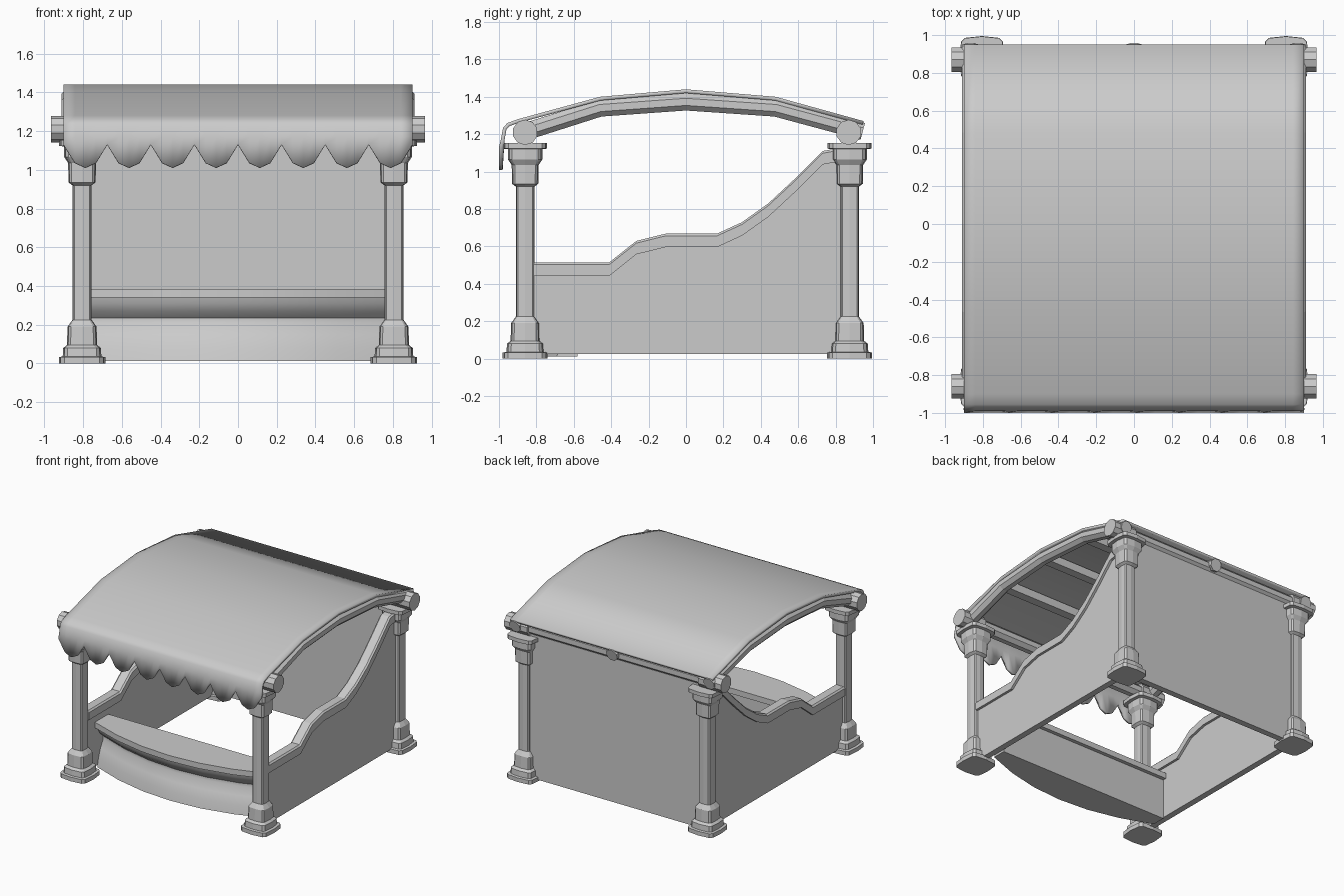
import bpy, bmesh, math
from mathutils import Vector

if "Cube" in bpy.data.objects:
    bpy.data.objects.remove(bpy.data.objects["Cube"])


def make(name, verts, faces, smooth=None, fix=True):
    me = bpy.data.meshes.new(name)
    me.from_pydata([tuple(v) for v in verts], [], faces)
    if fix:
        bm = bmesh.new()
        bm.from_mesh(me)
        bmesh.ops.recalc_face_normals(bm, faces=bm.faces)
        bm.to_mesh(me)
        bm.free()
    ob = bpy.data.objects.new(name, me)
    bpy.context.collection.objects.link(ob)
    if smooth:
        bpy.ops.object.select_all(action='DESELECT')
        ob.select_set(True)
        bpy.context.view_layer.objects.active = ob
        bpy.ops.object.shade_smooth_by_angle(angle=math.radians(smooth))
    return ob


def loft(name, rings, smooth=None):
    """Skin a list of equal closed rings and cap both ends."""
    n = len(rings[0])
    verts = [p for r in rings for p in r]
    faces = [(k * n + i, k * n + (i + 1) % n, (k + 1) * n + (i + 1) % n, (k + 1) * n + i)
             for k in range(len(rings) - 1) for i in range(n)]
    faces += [tuple(range(n)), tuple(range(len(verts) - n, len(verts)))]
    return make(name, verts, faces, smooth)


def box(name, x0, x1, y0, y1, z0, z1):
    return loft(name, [[(x0, y0, z), (x1, y0, z), (x1, y1, z), (x0, y1, z)] for z in (z0, z1)])


def bar(name, x0, x1, y, z, r, n):
    ang = [2 * math.pi * (i + .5) / n for i in range(n)]
    return loft(name, [[(x, y + r * math.cos(a), z + r * math.sin(a)) for a in ang]
                       for x in (x0, x1)], 35 if n > 8 else None)


# posts: bulged square rings stacked into base, shaft and capital
POST = [(0, .12), (.033, .12), (.036, .1), (.08, .097), (.095, .078), (.19, .075),
        (.225, .05), (.92, .05), (.935, .07), (1.035, .072), (1.065, .092),
        (1.12, .092), (1.123, .118), (1.153, .118)]


def post_ring(cx, cy, z, h):
    c, e = .76 * h, .92 * h
    pts = []
    for k in range(4):
        for u, v in ((-c, e), (0, h), (c, e)):
            for _ in range(k):
                u, v = v, -u
            pts.append((cx + u, cy + v, z))
    return pts


YF, YB = -.86, .875
for sx, side in ((-1, "left"), (1, "right")):
    for y, end in ((YF, "front"), (YB, "back")):
        loft(f"{end}_{side}_post", [post_ring(sx * .805, y, z, h) for z, h in POST])

# cross beams with thicker end knobs
for y, end in ((YF, "front"), (.87, "back")):
    bar(f"{end}_beam", -.9, .9, y, 1.21, .052, 8)
    for sx, side in ((-1, "left"), (1, "right")):
        bar(f"{end}_{side}_beam_end", sx * .76, sx * .965, y, 1.21, .068, 10)

# arched rafters
ARCH = [(-.9, 1.2), (-.46, 1.34), (0, 1.373), (.48, 1.34), (.945, 1.215)]
for x, side in ((-.865, "left"), (0, "middle"), (.865, "right")):
    rings = []
    for i, (y, z) in enumerate(ARCH):
        a, b = ARCH[max(i - 1, 0)], ARCH[min(i + 1, 4)]
        t = Vector((0, b[0] - a[0], b[1] - a[1])).normalized()
        up = Vector((0, -t.z, t.y))
        rings.append([Vector((x, y, z)) + Vector((.05 * math.cos(q), 0, 0)) + up * .05 * math.sin(q)
                      for q in [math.pi * (k + .5) / 4 for k in range(8)]])
    loft(f"{side}_rafter", rings)

# purlins under the canopy
for i, (y, z) in enumerate(ARCH[1:4]):
    box(f"purlin_{i + 1}", -.86, .86, y - .035, y + .035, z - .03, z + .035)

# canopy cloth with scalloped valance
LOBE = [1.13, 1.035, 1.01, 1.035]
FRAC = [0, .26, .5, .74]
cols = [(-.9 + .225 * (k + f), z) for k in range(8) for f, z in zip(FRAC, LOBE)] + [(.9, 1.13)]
ROOF = [(-.99, 1.17), (-.978, 1.235), (-.955, 1.26), (-.9, 1.28), (-.46, 1.4), (0, 1.44),
        (.48, 1.4), (.95, 1.27)]
verts = [(x, y, z) for x, low in cols for y, z in [(-1, low)] + ROOF]
m = len(ROOF) + 1
faces = [(i * m + j, (i + 1) * m + j, (i + 1) * m + j + 1, i * m + j + 1)
         for i in range(len(cols) - 1) for j in range(m - 1)]
canopy = make("canopy", verts, faces, 40, fix=False)
mod = canopy.modifiers.new("thickness", 'SOLIDIFY')
mod.thickness, mod.offset = .02, -1

# side walls with a swept handrail on top
RAIL = [(-.82, .515), (-.41, .515), (-.265, .63), (-.11, .668), (.165, .668), (.3, .73),
        (.44, .83), (.58, .96), (.73, 1.11), (.84, 1.13)]
for sx, side in ((-1, "left"), (1, "right")):
    prof = [(-.84, .025)] + [(y, z - .04) for y, z in RAIL] + [(.86, .025)]
    loft(f"{side}_wall", [[(sx * x, y, z) for y, z in prof] for x in (.775, .825)])
    rings = []
    for y, z in RAIL:
        rings.append([(sx * (.8 + dx), y, z + dz) for dx, dz in
                      ((-.045, -.072), (.045, -.072), (.045, -.012), (.033, 0), (-.033, 0), (-.045, -.012))])
    loft(f"{side}_handrail", rings)

# back wall
box("back_wall", -.8, .8, .85, .9, .012, 1.17)

# bowed counter: flat back, curved front with a waist
def bow(x, ends, mid):
    return ends + (mid - ends) * (1 - (x / .77) ** 2)


XS = [-.77 + .77 * i / 3 for i in range(7)]
FRONT = [(.012, 0), (.08, .015), (.15, .04), (.21, .075), (.235, .075), (.27, .035), (.31, .01), (.345, 0)]
loft("counter_front", [[(x, -.58, .345), (x, -.58, .012)] +
                       [(x, bow(x, -.69, -.86) + d, z) for z, d in FRONT] for x in XS], 40)
loft("counter_top", [[(x, -.55, .34), (x, -.55, .385)] +
                     [(x, bow(x, -.72, -.88), z) for z in (.385, .34)] for x in XS], 30)
